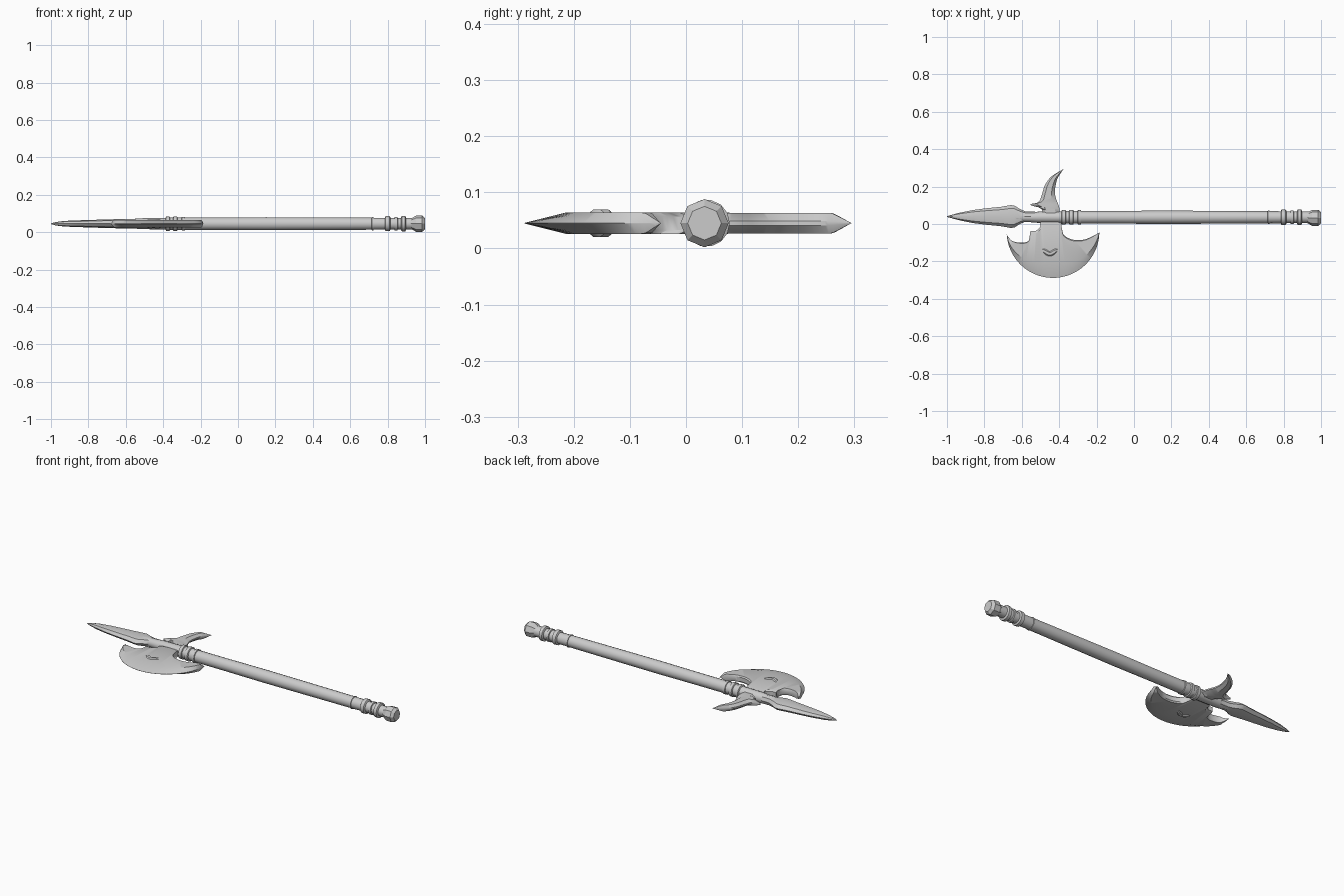
import bpy, bmesh, math
from mathutils import Vector

if "Cube" in bpy.data.objects:
    bpy.data.objects.remove(bpy.data.objects["Cube"])

CY, CZ = 0.036, 0.045   # axis of the pole


def finish(name, bm, angle=35):
    bmesh.ops.remove_doubles(bm, verts=bm.verts, dist=0.0004)
    bmesh.ops.dissolve_degenerate(bm, edges=bm.edges, dist=0.0001)
    bmesh.ops.recalc_face_normals(bm, faces=bm.faces)
    me = bpy.data.meshes.new(name)
    bm.to_mesh(me)
    bm.free()
    ob = bpy.data.objects.new(name, me)
    bpy.context.collection.objects.link(ob)
    bpy.ops.object.select_all(action='DESELECT')
    ob.select_set(True)
    bpy.context.view_layer.objects.active = ob
    bpy.ops.object.shade_smooth_by_angle(angle=math.radians(angle))
    return ob


def skin(name, rings, angle=35):
    """Bridge a list of equal-length closed rings and cap both ends."""
    bm = bmesh.new()
    vr = [[bm.verts.new(p) for p in r] for r in rings]
    n = len(vr[0])
    for a, b in zip(vr, vr[1:]):
        for i in range(n):
            j = (i + 1) % n
            bm.faces.new((a[i], a[j], b[j], b[i]))
    bm.faces.new(vr[0])
    bm.faces.new(vr[-1])
    return finish(name, bm, angle)


def lathe(name, prof, sides, cy=CY, angle=35):
    """Sections (x, half_y, half_z) around the pole axis."""
    rings = []
    for x, ry, rz in prof:
        ring = []
        for k in range(sides):
            a = math.tau * k / sides
            ring.append((x, cy + ry * math.cos(a), CZ + rz * math.sin(a)))
        rings.append(ring)
    return skin(name, rings, angle)


def resample(pts, n):
    """Smooth a polyline and space n points evenly along it."""
    p = [Vector(q) for q in pts]
    p = [2 * p[0] - p[1]] + p + [2 * p[-1] - p[-2]]
    fine = []
    for a, b, c, d in zip(p, p[1:], p[2:], p[3:]):
        for k in range(10):
            t = k / 10
            fine.append(0.5 * (2 * b + (c - a) * t + (2 * a - 5 * b + 4 * c - d) * t * t
                               + (3 * b - a - 3 * c + d) * t ** 3))
    fine.append(p[-2])
    acc = [0.0]
    for a, b in zip(fine, fine[1:]):
        acc.append(acc[-1] + (b - a).length)
    out, j = [], 0
    for k in range(n):
        s = acc[-1] * k / (n - 1)
        while j < len(acc) - 2 and acc[j + 1] < s:
            j += 1
        out.append(fine[j].lerp(fine[j + 1], (s - acc[j]) / (acc[j + 1] - acc[j])))
    return out


def plate(name, a_pts, b_pts, prof, n=49, angle=30):
    """Plate between two outlines; prof = (fraction across, half thickness)."""
    rings = []
    for a, b in zip(resample(a_pts, n), resample(b_pts, n)):
        w = min(1.0, (b - a).length / 0.03)   # thin out towards the tips
        top, low = [], []
        for f, h in prof:
            q = a.lerp(b, f)
            top.append((q.x, q.y, CZ + h * w))
            low.append((q.x, q.y, CZ - h * w))
        rings.append(top + low[::-1])
    return skin(name, rings, angle)


def scroll(name, pts, width):
    """Raised ornamental band showing on both faces."""
    c = resample(pts, 25)
    a, b = [], []
    for i, p in enumerate(c):
        t = c[min(i + 1, 24)] - c[max(i - 1, 0)]
        nrm = Vector((-t.y, t.x)).normalized() * width * (0.15 + 0.85 * math.sin(math.pi * i / 24))
        a.append(p + nrm)
        b.append(p - nrm)
    plate(name, a, b, [(0, .018), (.25, .0245), (.75, .0245), (1, .018)], 25).data.update()


# pole
lathe("pole", [(x, r, r) for x, r in [
    (-.63, .024), (-.56, .026), (-.51, .030), (-.40, .031), (-.37, .034), (-.27, .034),
    (-.1, .034), (.15, .0355), (.4, .0345), (.7, .033), (.96, .030)]], 14)

# ringed collars under the axe head and at the butt
for i, (x, w, r) in enumerate([(-.375, .026, .039), (-.335, .026, .040), (-.292, .022, .038),
                               (.72, .012, .036), (.80, .030, .041), (.845, .020, .037),
                               (.885, .026, .042)]):
    h = w / 2
    lathe(f"collar_{i + 1}", [(x - h, r - .007, r - .007), (x - h * .7, r, r),
                              (x + h * .7, r, r), (x + h, r - .007, r - .007)], 14)

# faceted pommel
lathe("pommel", [(x, r, r) for x, r in [(.925, .027), (.952, .043), (.985, .043), (1.0, .030)]],
      8, cy=.033, angle=20)

# spear point with a central ridge
lathe("spear_point", [(-1, .002, .002), (-.975, .009, .009), (-.93, .021, .015), (-.86, .035, .018),
                      (-.79, .044, .020), (-.71, .052, .023), (-.66, .061, .024), (-.64, .059, .025),
                      (-.61, .040, .026), (-.58, .027, .026), (-.53, .027, .027)], 8, cy=.04, angle=30)

# crescent axe blade: inner outline with neck, outer cutting arc
inner = [(-.681, -.056), (-.655, -.088), (-.61, -.10), (-.57, -.094), (-.547, -.067), (-.555, -.037),
         (-.526, -.037), (-.50, -.013), (-.494, .015), (-.397, .015), (-.39, -.035), (-.365, -.067),
         (-.32, -.085), (-.265, -.083), (-.215, -.062), (-.185, -.045)]
arc = []
for k in range(25):
    a = math.radians(184 + 175 * k / 24)
    arc.append((-.433 + .248 * math.cos(a), -.040 + .248 * math.sin(a)))
plate("axe_blade", inner, arc, [(0, .012), (.06, .019), (.76, .019), (1, .0005)], 73)

# curved back spike
spike_l = [(-.494, .04), (-.495, .085), (-.525, .092), (-.555, .105), (-.51, .118), (-.492, .16),
           (-.475, .21), (-.44, .255), (-.376, .295)]
spike_r = [(-.395, .04), (-.40, .09), (-.415, .13), (-.423, .165), (-.42, .2), (-.408, .245),
           (-.376, .295)]
plate("back_spike", spike_l, spike_r, [(0, .004), (.25, .018), (.75, .018), (1, .004)])

# raised scrollwork on the blade and spike
scroll("scroll_upper", [(-.60, -.125), (-.545, -.118), (-.505, -.082), (-.455, -.105),
                        (-.41, -.082), (-.365, -.125), (-.30, -.135)], .008)
scroll("scroll_lower", [(-.59, -.175), (-.53, -.168), (-.49, -.20), (-.445, -.21),
                        (-.40, -.185), (-.35, -.19), (-.30, -.175)], .008)
scroll("scroll_centre", [(-.54, -.145), (-.49, -.14), (-.45, -.16), (-.41, -.14), (-.36, -.15)], .014)
scroll("scroll_neck", [(-.525, -.06), (-.485, -.04), (-.445, -.052), (-.405, -.04), (-.375, -.085)], .008)
scroll("scroll_spike", [(-.53, .103), (-.475, .085), (-.455, .115), (-.455, .155)], .010)
